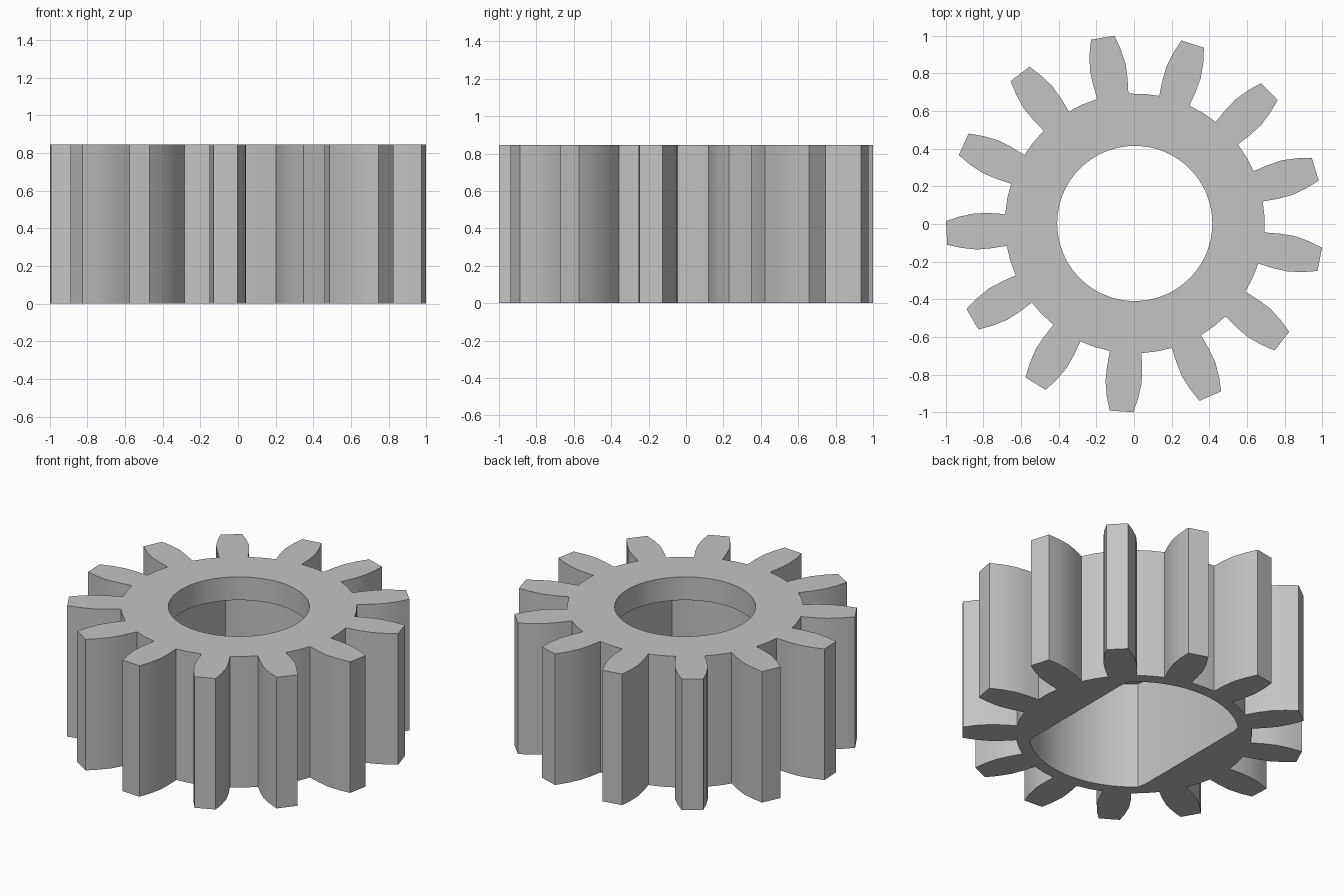
import bpy, bmesh
from math import sin, cos, radians, degrees, acos

if "Cube" in bpy.data.objects:
    bpy.data.objects.remove(bpy.data.objects["Cube"])

TEETH = 13
PITCH = 360 / TEETH
FIRST_TOOTH = 99.8          # direction of one tooth, in degrees
HEIGHT = 0.845
COLLAR = 0.15               # thickness of the top around the bore
ROOT_R, TIP_R = 0.69, 1.003
BORE_R = 0.412
CAVITY_R, FLAT_X = 0.615, 0.425
CENTRE = (0.004, 0.003)

steel = bpy.data.materials.new("light_grey_steel")
steel.use_nodes = True
steel.diffuse_color = (0.55, 0.55, 0.55, 1)
steel.node_tree.nodes["Principled BSDF"].inputs["Base Color"].default_value = steel.diffuse_color


def polar(radius, angle):
    a = radians(angle)
    return (CENTRE[0] + radius * cos(a), CENTRE[1] + radius * sin(a))


def prism(name, outline, bottom, top):
    """Extrude a flat outline between two heights."""
    bm = bmesh.new()
    base = bm.faces.new([bm.verts.new((x, y, bottom)) for x, y in outline])
    side = bmesh.ops.extrude_face_region(bm, geom=[base])["geom"]
    moved = [v for v in side if isinstance(v, bmesh.types.BMVert)]
    bmesh.ops.translate(bm, verts=moved, vec=(0, 0, top - bottom))
    bmesh.ops.recalc_face_normals(bm, faces=bm.faces[:])
    mesh = bpy.data.meshes.new(name)
    bm.to_mesh(mesh)
    bm.free()
    obj = bpy.data.objects.new(name, mesh)
    bpy.context.collection.objects.link(obj)
    mesh.materials.append(steel)
    return obj


# Toothed outline: radius and half-angle along one flank, mirrored per tooth
flank = [(ROOT_R, 7.0), (0.77, 6.95), (0.85, 6.5), (0.93, 5.15), (TIP_R, 3.6)]
outline = []
for i in range(TEETH):
    mid = FIRST_TOOTH + i * PITCH
    outline += [polar(r, mid - h) for r, h in flank]
    outline += [polar(r, mid + h) for r, h in reversed(flank)]
    outline.append(polar(ROOT_R, mid + PITCH / 2))
gear = prism("pinion_gear", outline, 0, HEIGHT)

# Round bore through the top collar
bore = prism("bore_cutter", [polar(BORE_R, i * 360 / 96) for i in range(96)], 0.3, 1)

# Wide cavity below: two flats joined by two arcs, with softened corners
corner = degrees(acos(FLAT_X / CAVITY_R))
cavity_outline = []
for turn in (0, 180):
    flat_end = corner - 3
    for a in (-flat_end, flat_end):
        cavity_outline.append(polar(FLAT_X / cos(radians(a)), turn + a))
    arc_start = corner + 1.5
    arc = 180 - 2 * arc_start
    cavity_outline += [polar(CAVITY_R, turn + arc_start + arc * i / 24) for i in range(25)]
cavity = prism("cavity_cutter", cavity_outline, -0.2, HEIGHT - COLLAR)

bpy.context.view_layer.objects.active = gear
for cutter in (bore, cavity):
    cutter.hide_render = True
    cut = gear.modifiers.new(cutter.name, "BOOLEAN")
    cut.operation = "DIFFERENCE"
    cut.solver = "EXACT"
    cut.object = cutter
    bpy.ops.object.modifier_apply(modifier=cut.name)
    bpy.data.objects.remove(cutter)

# Smooth flanks and bore, crisp rims
bpy.ops.object.select_all(action="DESELECT")
gear.select_set(True)
bpy.ops.object.shade_smooth_by_angle(angle=radians(30))
